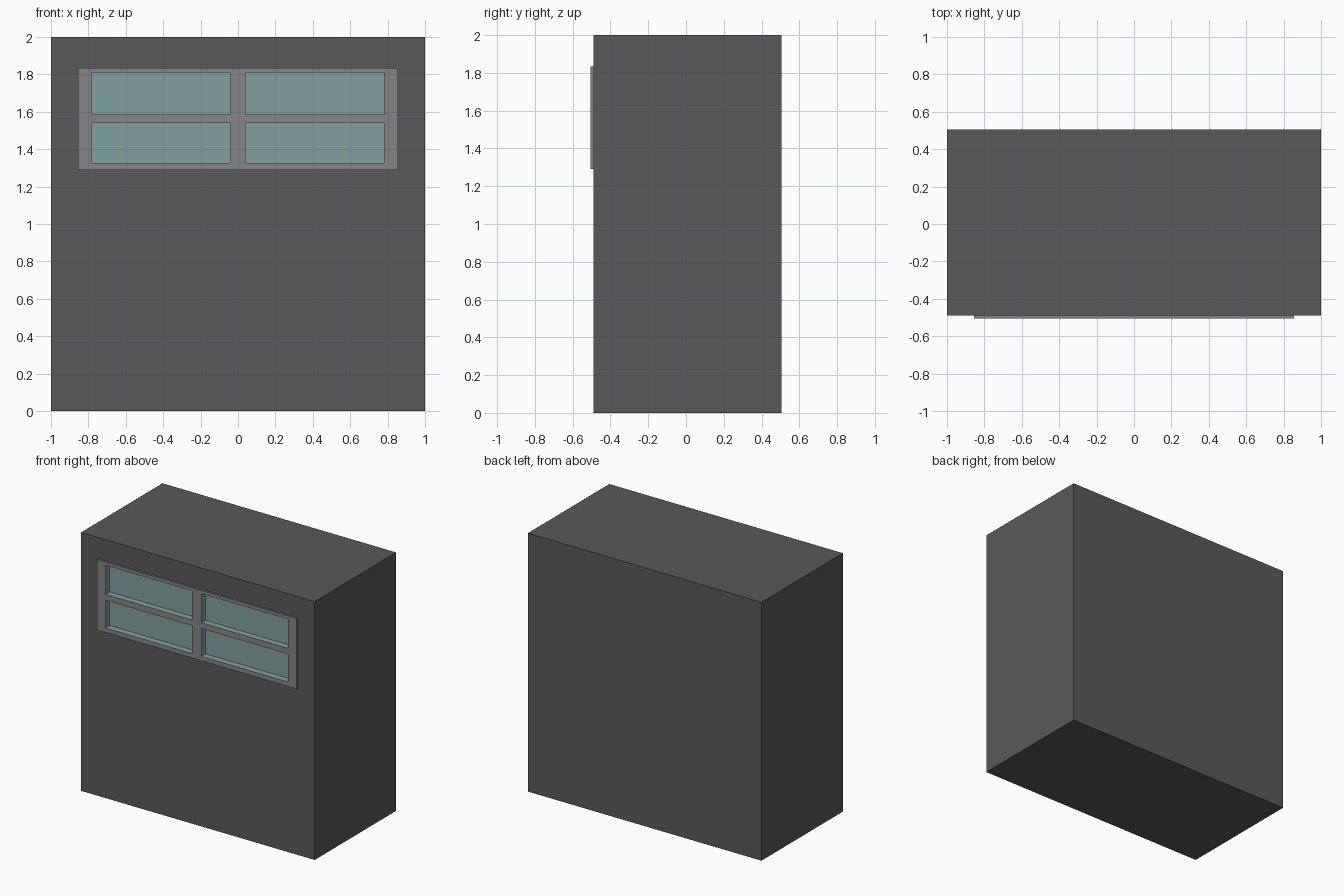
import bpy, bmesh
from mathutils import Vector

if "Cube" in bpy.data.objects:
    bpy.data.objects.remove(bpy.data.objects["Cube"])

FRONT, WALL_Y, BACK = -0.505, -0.49, 0.505   # frame face, wall face, rear face
POCKET_Y, GLASS_Y = -0.445, -0.455
FX, FZ0, FZ1 = 0.855, 1.29, 1.835            # outer edge of the window frame


def material(name, rgb):
    m = bpy.data.materials.new(name)
    m.diffuse_color = (*rgb, 1)
    m.use_nodes = True
    m.node_tree.nodes["Principled BSDF"].inputs["Base Color"].default_value = m.diffuse_color
    return m


def finish(bm, name, mats):
    bmesh.ops.recalc_face_normals(bm, faces=bm.faces)
    mesh = bpy.data.meshes.new(name)
    bm.to_mesh(mesh)
    bm.free()
    for m in mats:
        mesh.materials.append(m)
    ob = bpy.data.objects.new(name, mesh)
    bpy.context.collection.objects.link(ob)
    return ob


wall_grey = material("dark grey wall", (0.1, 0.1, 0.1))
frame_grey = material("mid grey frame", (0.235, 0.235, 0.235))
glass_teal = material("pale teal glass", (0.22, 0.355, 0.355))

# Wall block with a shallow pocket for the window
bm = bmesh.new()
bmesh.ops.create_cube(bm, size=1)
for v in bm.verts:
    v.co = Vector((2 * v.co.x, BACK if v.co.y > 0 else WALL_Y, 2 * v.co.z + 1))
bm.normal_update()
front = min(bm.faces, key=lambda f: f.calc_center_median().y)
bmesh.ops.inset_individual(bm, faces=[front], thickness=0.1)
for v in front.verts:
    v.co = Vector((FX if v.co.x > 0 else -FX, WALL_Y, FZ1 if v.co.z > 1 else FZ0))
bmesh.ops.inset_individual(bm, faces=[front], thickness=0)
for v in front.verts:
    v.co.y = POCKET_Y
finish(bm, "wall_block", [wall_grey])

# Window: frame grid whose odd cells are sunk to make the four panes
xs = [-FX, -0.78, -0.04, 0.04, 0.78, FX]
zs = [FZ0, 1.325, 1.54, 1.585, 1.81, FZ1]
bm = bmesh.new()
grid = [[bm.verts.new((x, FRONT, z)) for z in zs] for x in xs]
panes = []
for i in range(5):
    for j in range(5):
        f = bm.faces.new((grid[i][j], grid[i + 1][j], grid[i + 1][j + 1], grid[i][j + 1]))
        if i % 2 and j % 2:
            panes.append(f)

# Outer edge of the frame reaching back into the wall pocket
rim = [e for e in bm.edges if e.is_boundary]
ext = bmesh.ops.extrude_edge_only(bm, edges=rim)
for v in ext["geom"]:
    if isinstance(v, bmesh.types.BMVert):
        v.co.y = POCKET_Y

# Sunken glass with matching teal reveals
bm.normal_update()
reveals = bmesh.ops.inset_individual(bm, faces=panes, thickness=0)["faces"]
for f in panes:
    for v in f.verts:
        v.co.y = GLASS_Y
for f in panes + list(reveals):
    f.material_index = 1
finish(bm, "window", [frame_grey, glass_teal])
